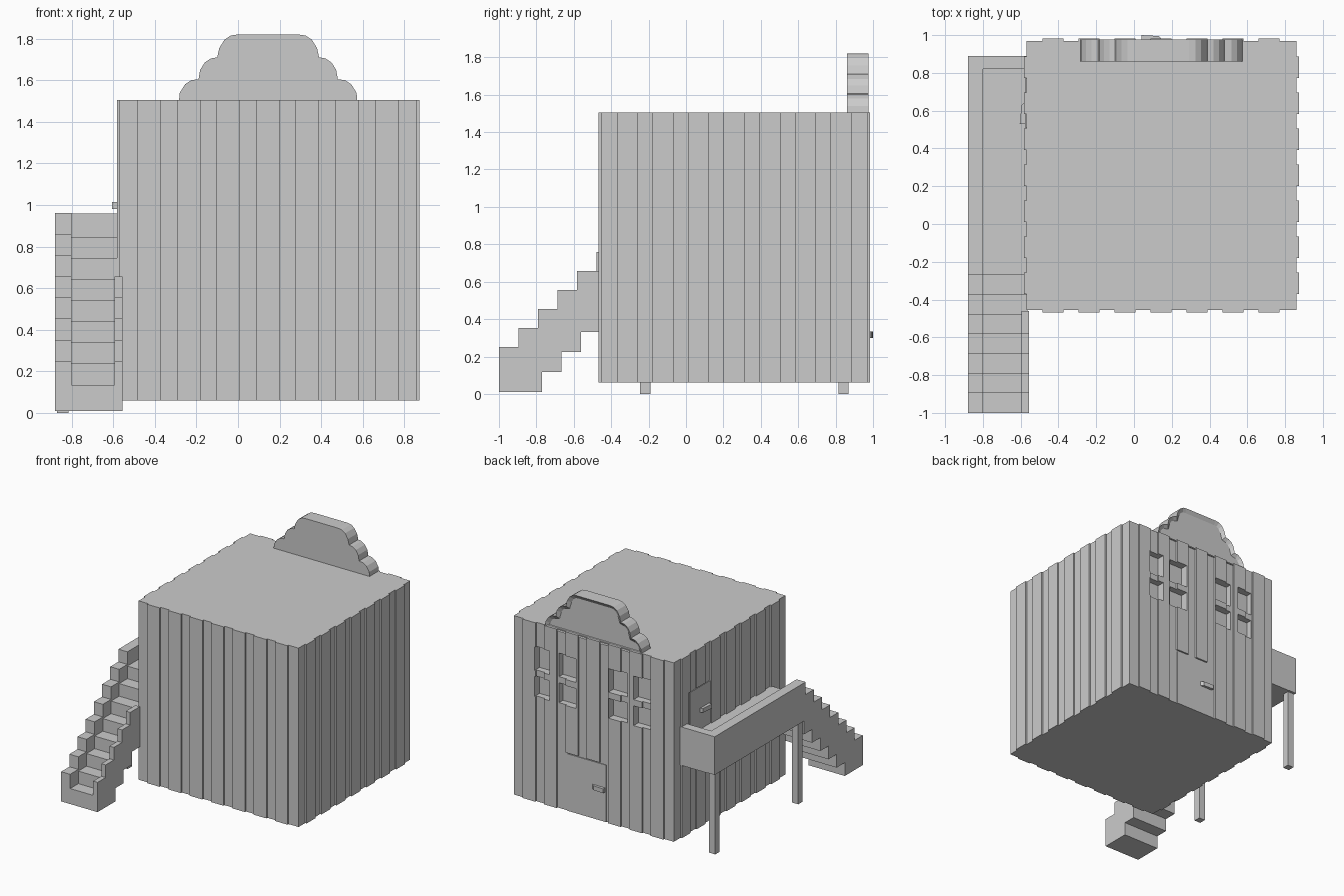
import bpy, bmesh
from mathutils import Vector

if "Cube" in bpy.data.objects:
    bpy.data.objects.remove(bpy.data.objects["Cube"])

grey = bpy.data.materials.new("light_grey")
grey.use_nodes = True
grey.diffuse_color = (0.6, 0.6, 0.6, 1)
grey.node_tree.nodes["Principled BSDF"].inputs["Base Color"].default_value = (0.6, 0.6, 0.6, 1)


def finish(name, bm):
    bmesh.ops.recalc_face_normals(bm, faces=bm.faces)
    mesh = bpy.data.meshes.new(name)
    bm.to_mesh(mesh)
    bm.free()
    mesh.materials.append(grey)
    obj = bpy.data.objects.new(name, mesh)
    bpy.context.collection.objects.link(obj)
    return obj


def boxes(name, spans):
    """One object from boxes, each given by its x, y and z spans."""
    bm = bmesh.new()
    for spans_xyz in spans:
        verts = bmesh.ops.create_cube(bm, size=1)["verts"]
        for v in verts:
            v.co = Vector([(a + b) / 2 + c * (b - a) for c, (a, b) in zip(v.co, spans_xyz)])
    return finish(name, bm)


def extrude(name, points, shift, inset=None):
    """Extruded polygon; the far cap can get a sunken panel."""
    bm = bmesh.new()
    face = bm.faces.new([bm.verts.new(p) for p in points])
    geom = bmesh.ops.extrude_face_region(bm, geom=[face], use_keep_orig=True)["geom"]
    far = [f for f in geom if isinstance(f, bmesh.types.BMFace)]
    bmesh.ops.translate(bm, vec=shift, verts=[v for v in geom if isinstance(v, bmesh.types.BMVert)])
    bmesh.ops.recalc_face_normals(bm, faces=bm.faces)
    if inset:
        bmesh.ops.inset_individual(bm, faces=far, thickness=inset[0], depth=inset[1])
    return finish(name, bm)


def cut(target, cutter):
    mod = target.modifiers.new("cut", "BOOLEAN")
    mod.operation = "DIFFERENCE"
    mod.solver = "EXACT"
    mod.object = cutter
    cutter.hide_render = True
    cutter.display_type = "WIRE"
    cutter.hide_set(True)


# House body and vertical boards
X, Y, Z = (-0.57, 0.86), (-0.455, 0.97), (0.06, 1.505)
PITCH, WIDTH, PROUD = 0.1905, 0.113, 0.013
house = boxes("house_body", [(X, Y, Z)])


def board_spans(start):
    return [(start + i * PITCH, start + i * PITCH + WIDTH) for i in range(7)]


def skin(edge, sign):
    return tuple(sorted((edge - sign * 0.01, edge + sign * PROUD)))


across, along = board_spans(-0.485), board_spans(-0.37)
boxes("front_boards", [(s, skin(Y[0], -1), Z) for s in across])
back_boards = boxes("back_boards", [(s, skin(Y[1], 1), Z) for s in across])
boxes("left_boards", [(skin(X[1], 1), s, Z) for s in along])
right_boards = boxes("right_boards", [(skin(X[0], -1), s, Z) for s in along])

# Two four-pane windows sunk into the back wall
panes = [(x, (0.92, 1.1), z)
         for x in ((0.53, 0.665), (0.295, 0.455), (-0.155, 0.005), (-0.36, -0.22))
         for z in ((1.12, 1.31), (0.91, 1.07))]
window_cutter = boxes("window_cutter", panes)
cut(house, window_cutter)
cut(back_boards, window_cutter)

# Doors: the boards stop around them
cut(back_boards, boxes("back_door_cutter", [((0.021, 0.4), (0.9, 1.1), (0.0, 0.53))]))
cut(right_boards, boxes("side_door_cutter", [((-0.7, -0.5), (0.505, 0.8), (0.8, 1.2))]))
boxes("back_door", [((0.03, 0.38), (0.96, 0.976), (0.06, 0.52))])
boxes("side_door", [((-0.576, -0.56), (0.51, 0.77), (0.84, 1.19))])
handle = [(0.04, 0.97, 0.3), (0.16, 0.97, 0.3), (0.13, 0.995, 0.3), (0.04, 1.0, 0.3)]
extrude("back_door_handle", handle, (0, 0, 0.035))
side = [(-0.57, 0.53, 0.98), (-0.57, 0.65, 0.98), (-0.595, 0.63, 0.98), (-0.605, 0.53, 0.98)]
extrude("side_door_handle", side, (0, 0, 0.035))

# Scalloped sign on the roof, mirrored about its centre, with a sunken back panel
half = [(0.43, 1.49), (0.425, 1.54), (0.40, 1.58), (0.37, 1.6), (0.335, 1.605),
        (0.327, 1.65), (0.305, 1.685), (0.275, 1.705), (0.245, 1.71),
        (0.235, 1.755), (0.21, 1.795), (0.18, 1.815), (0.145, 1.82)]
outline = half + [(-x, z) for x, z in reversed(half)]
extrude("roof_sign", [(0.145 + x, 0.86, z) for x, z in outline], (0, 0.117, 0), (0.03, -0.02))


# Stair and balcony share one stepped profile
def stepped(name, x0, x1, drop, steps, under, y_end):
    run, rise = 0.1043, 0.1015
    top = []
    for k in range(steps):
        z = 0.25 - drop + k * rise
        y_next = y_end if k == steps - 1 else -1 + (k + 1) * run
        top += [(-1 + k * run, z), (y_next, z)]
    bottom = []
    for k in range(under):
        z = 0.01 + k * 0.107
        y_next = y_end if k == under - 1 else -0.77 + k * run
        bottom += [(-1 if k == 0 else -0.77 + (k - 1) * run, z), (y_next, z)]
    extrude(name, [(x0, y, z) for y, z in top + bottom[::-1]], (x1 - x0, 0, 0))


stepped("outer_parapet", -0.88, -0.80, 0, 8, 7, 0.89)
stepped("treads_and_floor", -0.80, -0.565, 0.115, 8, 7, 0.89)
stepped("inner_parapet", -0.595, -0.555, 0, 5, 4, -0.46)
boxes("balcony_end_wall", [((-0.81, -0.565), (0.82, 0.89), (0.65, 0.96))])

# Balcony legs
boxes("balcony_legs", [((-0.87, -0.815), (y, y + 0.055), (0, 0.66)) for y in (-0.245, 0.815)])
